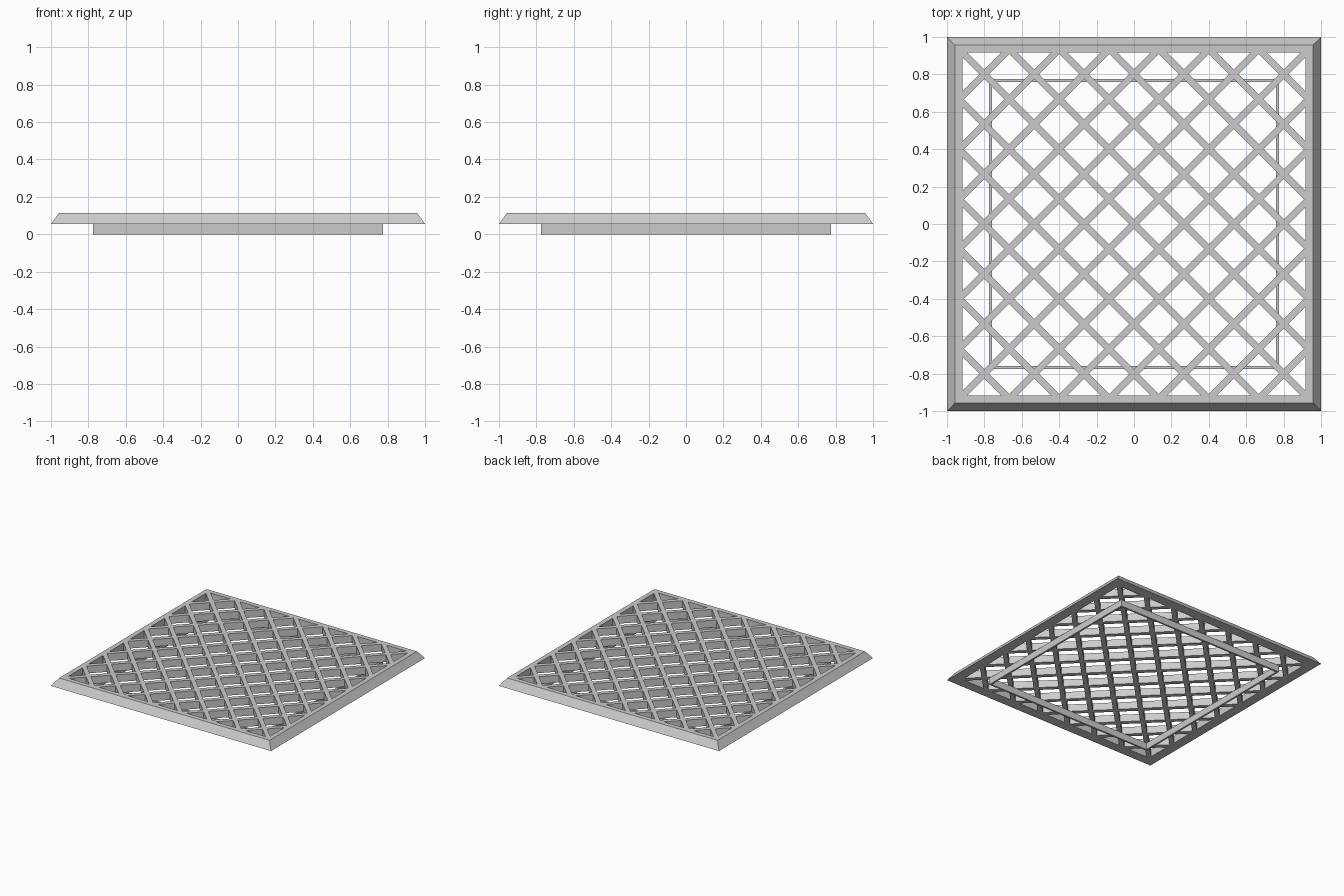
import bpy, bmesh
from mathutils import Vector

cube = bpy.data.objects.get("Cube")
if cube:
    bpy.data.objects.remove(cube, do_unlink=True)

grey = bpy.data.materials.new("light grey")
grey.use_nodes = True
colour = (0.6, 0.6, 0.6, 1)
grey.diffuse_color = colour
grey.node_tree.nodes["Principled BSDF"].inputs["Base Color"].default_value = colour

BASE, TOP = 0.055, 0.115      # heights of the grille plate
OPENING = 0.918               # half size of the frame opening
PITCH, BAR = 0.267, 0.036     # lattice spacing along x, bar width


def finish(name, bm):
    bmesh.ops.recalc_face_normals(bm, faces=bm.faces)
    mesh = bpy.data.meshes.new(name)
    bm.to_mesh(mesh)
    bm.free()
    mesh.materials.append(grey)
    obj = bpy.data.objects.new(name, mesh)
    bpy.context.collection.objects.link(obj)


def square_ring(name, profile):
    """Sweep a closed (half size, height) profile around a square."""
    bm = bmesh.new()
    corners = [(-1, -1), (1, -1), (1, 1), (-1, 1)]
    loops = [[bm.verts.new((sx * r, sy * r, z)) for r, z in profile]
             for sx, sy in corners]
    n = len(profile)
    for i in range(4):
        a, b = loops[i], loops[(i + 1) % 4]
        for j in range(n):
            k = (j + 1) % n
            bm.faces.new((a[j], b[j], b[k], a[k]))
    finish(name, bm)


# Bevelled outer frame
square_ring("outer_frame", [(1, BASE), (0.957, TOP), (OPENING, TOP), (OPENING, BASE)])

# Thin collar underneath
square_ring("lower_collar", [(0.775, 0), (0.775, BASE), (0.76, BASE), (0.76, 0)])

# Diagonal lattice: slice a square along both edges of every bar, drop the holes
bm = bmesh.new()
bmesh.ops.create_grid(bm, x_segments=1, y_segments=1, size=OPENING)
half = BAR / 2 * 2 ** 0.5
for direction in (Vector((1, 1, 0)), Vector((1, -1, 0))):
    for k in range(-6, 7):
        for edge in (-half, half):
            point = direction * (k * PITCH + edge) / 2
            bmesh.ops.bisect_plane(bm, geom=bm.verts[:] + bm.edges[:] + bm.faces[:],
                                   plane_co=point, plane_no=direction)


def in_bar(value):
    return abs(value - round(value / PITCH) * PITCH) < half and abs(value) < 6.5 * PITCH


holes = []
for face in bm.faces:
    c = face.calc_center_median()
    if not (in_bar(c.x + c.y) or in_bar(c.x - c.y)):
        holes.append(face)
bmesh.ops.delete(bm, geom=holes, context='FACES')
bmesh.ops.translate(bm, verts=bm.verts, vec=(0, 0, BASE))
result = bmesh.ops.extrude_face_region(bm, geom=bm.faces[:], use_keep_orig=True)
raised = [v for v in result["geom"] if isinstance(v, bmesh.types.BMVert)]
bmesh.ops.translate(bm, verts=raised, vec=(0, 0, TOP - BASE))
finish("diagonal_lattice", bm)
